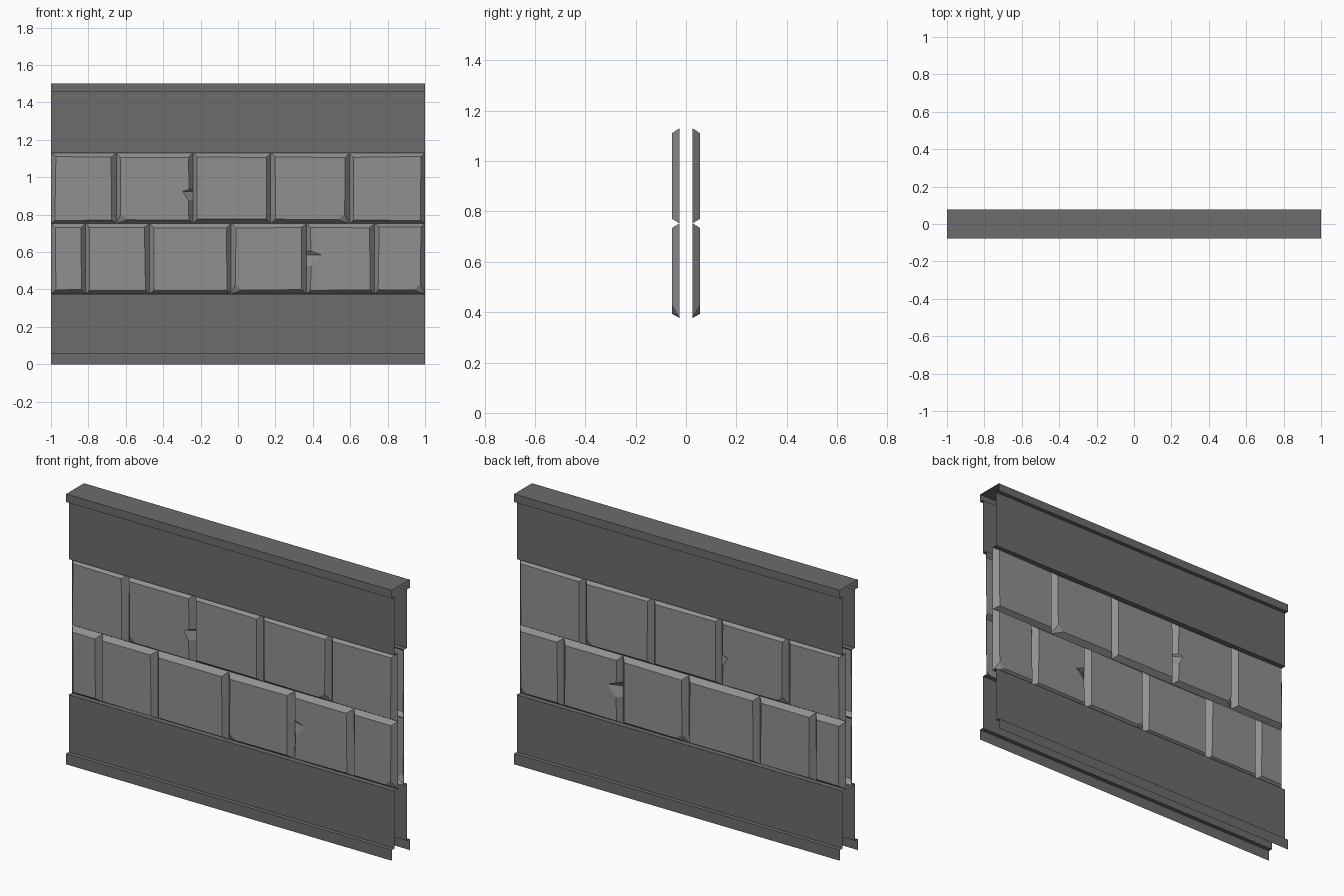
import bpy, bmesh, random

if "Cube" in bpy.data.objects:
    bpy.data.objects.remove(bpy.data.objects["Cube"])

random.seed(4)
Y_CAP, Y_PANEL, Y_JOINT = -0.078, -0.055, -0.026


def material(name, v):
    m = bpy.data.materials.new(name)
    m.diffuse_color = (v, v, v, 1)
    m.use_nodes = True
    m.node_tree.nodes["Principled BSDF"].inputs["Base Color"].default_value = m.diffuse_color
    return m


PLASTER = material("dark_grey", 0.15)
STONE = material("mid_grey", 0.28)


def finish(name, bm, mat):
    """Turn the front half into an object mirrored to the back."""
    me = bpy.data.meshes.new(name)
    bm.to_mesh(me)
    bm.free()
    me.materials.append(mat)
    ob = bpy.data.objects.new(name, me)
    bpy.context.collection.objects.link(ob)
    m = ob.modifiers.new("front_back", 'MIRROR')
    m.use_axis = (False, True, False)
    m.merge_threshold = 0.0005


def strip(name, profile):
    """Sweep an open (y, z) profile along the wall length."""
    bm = bmesh.new()
    rows = [[bm.verts.new((x, y, z)) for x in (-1, 1)] for y, z in profile]
    for (a, b), (d, c) in zip(rows, rows[1:]):
        bm.faces.new((a, b, c, d))
    finish(name, bm, PLASTER)


def jit(a=0.004):
    return random.uniform(-a, a)


def brick(bm, x0, x1, z0, z1, chip_left=(), chip_right=(), corner=None):
    """Bevelled stone with optional chipped side or broken corner."""
    l, r, b, t = x0 + 0.023, x1 - 0.025, z0 + 0.02, z1 - 0.022
    # pairs of (face point, joint point), counter-clockwise from the front
    pts = []

    def add(fx, fz, bx, bz):
        pts.append(((fx, fz), (bx, bz)))

    if corner == "left":
        add(l, b + 0.03, x0, z0 + 0.001)
        add(l + 0.035, b, x0 + 0.001, z0)
    else:
        add(l + jit(), b + jit(), x0, z0)
    if corner == "right":
        add(r - 0.035, b, x1 - 0.001, z0)
        add(r, b + 0.03, x1, z0 + 0.001)
    else:
        add(r + jit(), b + jit(), x1, z0)
    for x, z in chip_right:
        add(x, z, x1, z)
    add(r + jit(), t + jit(), x1, z1)
    add(l + jit(), t + jit(), x0, z1)
    for x, z in chip_left:
        add(x, z, x0, z)

    face = [bm.verts.new((f[0], Y_PANEL, f[1])) for f, _ in pts]
    base = [bm.verts.new((j[0], Y_JOINT, j[1])) for _, j in pts]
    bm.faces.new(face)
    n = len(pts)
    for i in range(n):
        k = (i + 1) % n
        bm.faces.new((base[i], base[k], face[k], face[i]))


def course(name, joints, z0, z1, extras):
    bm = bmesh.new()
    for i, (x0, x1) in enumerate(zip(joints, joints[1:])):
        brick(bm, x0, x1, z0, z1, **extras.get(i, {}))
    finish(name, bm, STONE)


# plain base panel with bottom skirting
strip("lower_panel", [(Y_CAP, 0), (Y_CAP, 0.06), (Y_PANEL, 0.06),
                      (Y_PANEL, 0.377), (Y_JOINT, 0.377)])

# plain top panel with overhanging cap
strip("upper_panel", [(Y_JOINT, 1.13), (Y_PANEL, 1.13), (Y_PANEL, 1.455),
                      (Y_CAP, 1.455), (Y_CAP, 1.5), (0, 1.5)])

# two staggered stone courses
course("upper_bricks", [-1, -0.65, -0.24, 0.175, 0.595, 1], 0.753, 1.13, {
    1: dict(chip_right=[(-0.265, 0.875), (-0.295, 0.925), (-0.262, 0.935)],
            corner="left"),
    3: dict(corner="right")})
course("lower_bricks", [-1, -0.815, -0.472, -0.037, 0.367, 0.73, 1], 0.377, 0.753, {
    3: dict(corner="left"),
    4: dict(chip_left=[(0.39, 0.605), (0.445, 0.585), (0.392, 0.525)]),
    5: dict(corner="right")})
